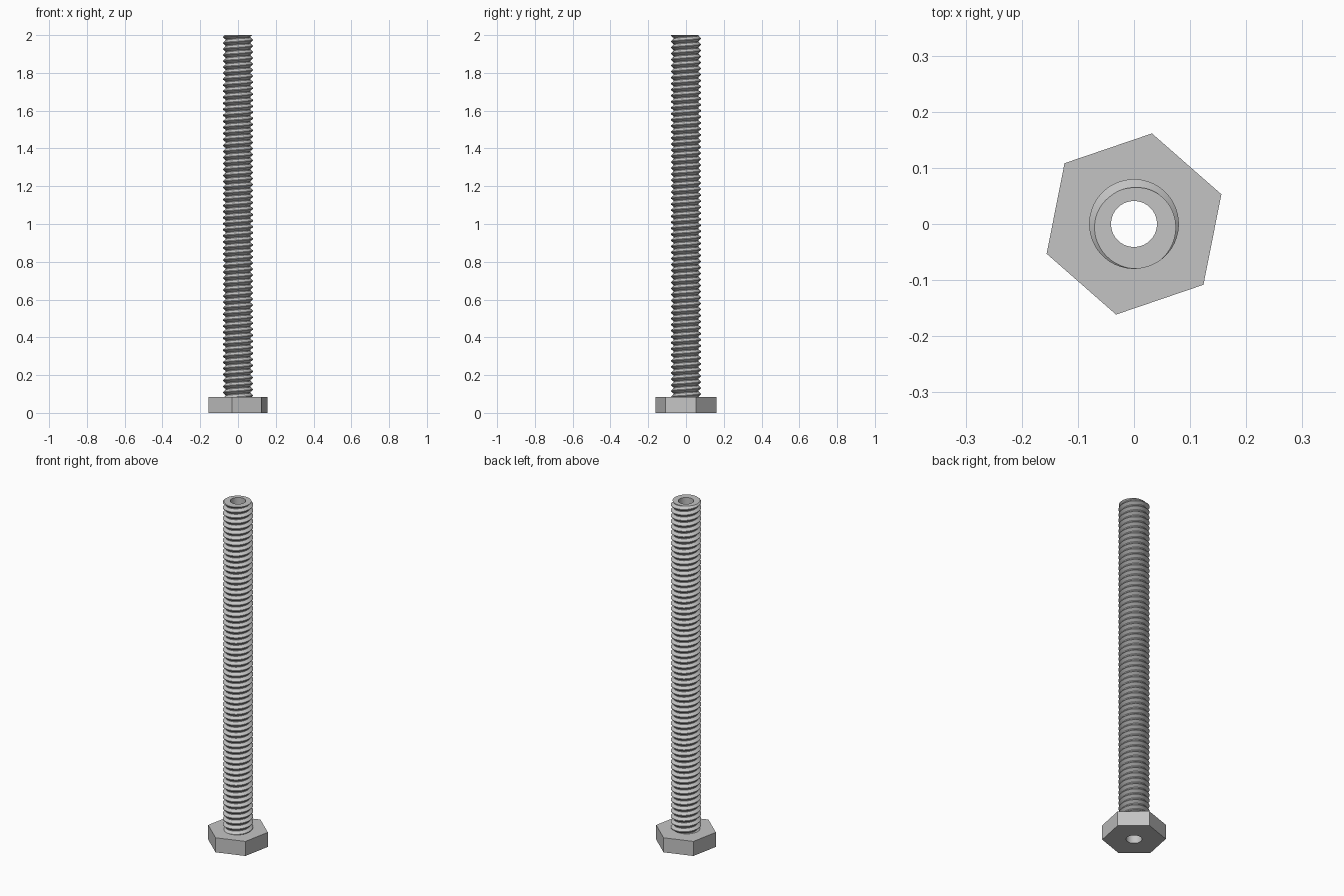
import bpy, bmesh, math

if "Cube" in bpy.data.objects:
    bpy.data.objects.remove(bpy.data.objects["Cube"])

SEG = 48                 # segments around
HEAD_H, TOP = 0.085, 2.0
HOLE_R, CREST_R, ROOT_R = 0.041, 0.080, 0.065
HEX_R, HEX_TURN = 0.1645, math.radians(18.8)
PITCH = 0.0319
START = math.radians(-70)   # where the crest meets the top cut
STEPS = [-0.05, 0.05, 0.44, 0.56]   # crest flat, then root flat, in pitches

steel = bpy.data.materials.new("steel_grey")
steel.diffuse_color = (0.55, 0.55, 0.55, 1)
steel.use_nodes = True
steel.node_tree.nodes["Principled BSDF"].inputs["Base Color"].default_value = steel.diffuse_color


def finish(bm, name):
    bmesh.ops.remove_doubles(bm, verts=bm.verts, dist=1e-5)
    bmesh.ops.recalc_face_normals(bm, faces=bm.faces)
    mesh = bpy.data.meshes.new(name)
    bm.to_mesh(mesh)
    bm.free()
    mesh.materials.append(steel)
    ob = bpy.data.objects.new(name, mesh)
    bpy.context.collection.objects.link(ob)
    bpy.ops.object.select_all(action='DESELECT')
    ob.select_set(True)
    bpy.context.view_layer.objects.active = ob
    bpy.ops.object.shade_smooth_by_angle(angle=math.radians(30))


def polar(r, a, z):
    return (r * math.cos(a), r * math.sin(a), z)


def skin(bm, columns):
    """Join neighbouring columns of points with quads."""
    cols = [[bm.verts.new(p) for p in c] for c in columns]
    for a, b in zip(cols, cols[1:]):
        for i in range(len(a) - 1):
            quad = (a[i], b[i], b[i + 1], a[i + 1])
            if len({tuple(round(x, 6) for x in v.co) for v in quad}) > 2:
                bm.faces.new(quad)


def thread_radius(phase):
    d = abs((phase + 0.5) % 1 - 0.5)        # distance from the crest centre
    t = min(max((d - 0.05) / 0.39, 0), 1)
    return CREST_R + (ROOT_R - CREST_R) * t


# Hexagonal head with a through hole
columns = []
for j in range(SEG + 1):
    a = HEX_TURN + math.tau * j / SEG
    off = (a - HEX_TURN) % (math.pi / 3) - math.pi / 6
    r = HEX_R * math.cos(math.pi / 6) / math.cos(off)
    columns.append([polar(HOLE_R, a, HEAD_H), polar(HOLE_R, a, 0), polar(r, a, 0),
                    polar(r, a, HEAD_H), polar(HOLE_R, a, HEAD_H)])
bm = bmesh.new()
skin(bm, columns)
finish(bm, "hex_head")

# Hollow shaft with a helical thread, cut flat at both ends
turns = math.ceil((TOP - HEAD_H) / PITCH) + 2
columns = []
for j in range(SEG + 1):
    a = START + math.tau * j / SEG
    lead = j / SEG
    col = [polar(HOLE_R, a, HEAD_H)]
    for k in range(-turns, 3):
        for s in STEPS:
            z = min(max(TOP + PITCH * (k + s + lead), HEAD_H), TOP)
            col.append(polar(thread_radius((z - TOP) / PITCH - lead), a, z))
    col += [polar(HOLE_R, a, TOP), polar(HOLE_R, a, HEAD_H)]
    columns.append(col)
bm = bmesh.new()
skin(bm, columns)
finish(bm, "threaded_shaft")
